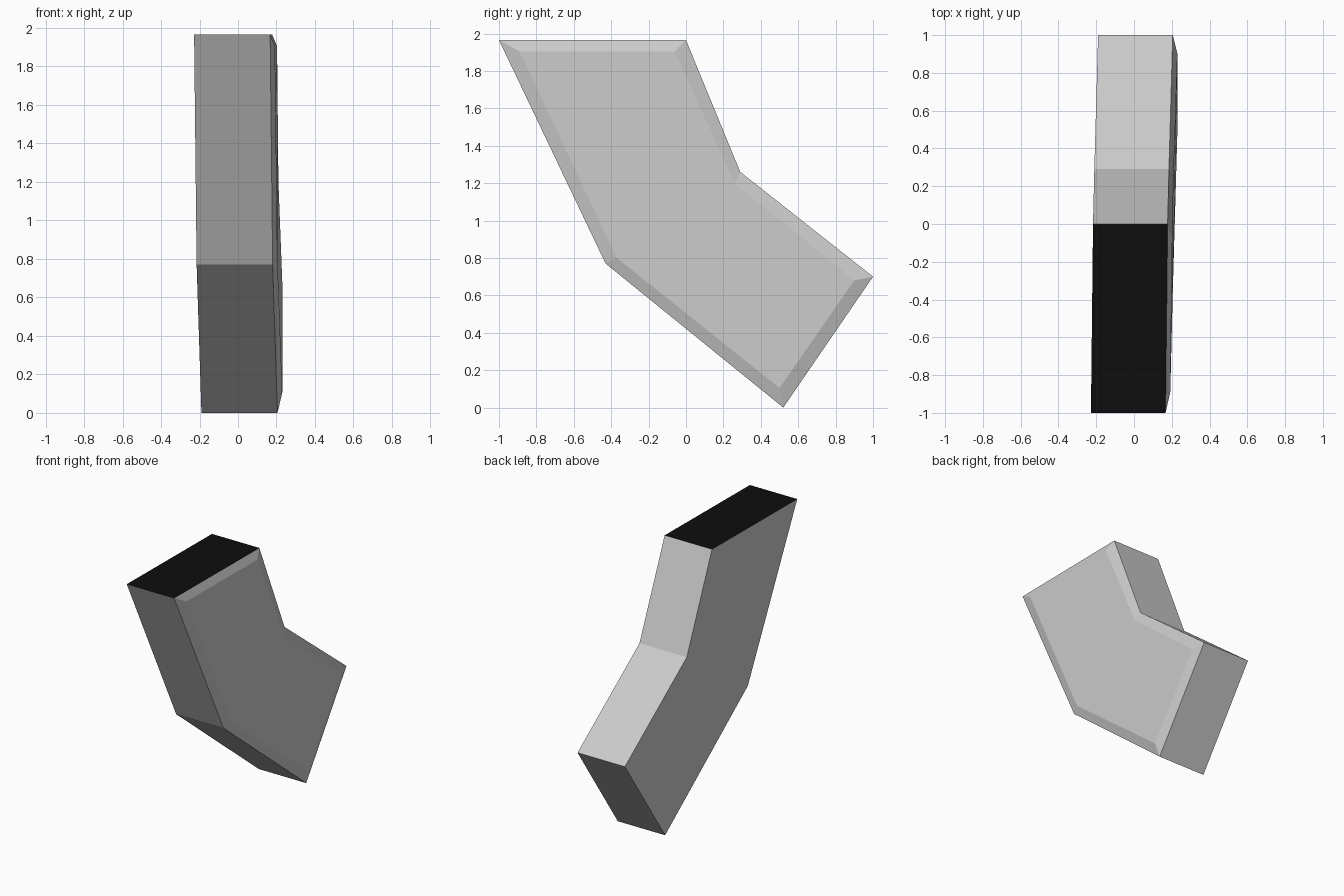
import bpy
import bmesh

cube = bpy.data.objects.get("Cube")
if cube:
    bpy.data.objects.remove(cube, do_unlink=True)


def material(name, value):
    mat = bpy.data.materials.new(name)
    mat.use_nodes = True
    color = (value, value, value, 1)
    mat.diffuse_color = color
    mat.node_tree.nodes["Principled BSDF"].inputs["Base Color"].default_value = color
    return mat


# Bent outline: left-hand x, y, z of each corner
outline = [(-.228, -1, 1.965), (-.215, -.43, .77), (-.19, .52, 0),
           (-.19, 1, .7), (-.21, .29, 1.26), (-.217, 0, 1.965)]
# Raised panel corners: y, z
panel = [(-.89, 1.905), (-.37, .8), (.5, .105),
         (.9, .68), (.26, 1.2), (-.06, 1.905)]
THICKNESS = .395
RAISE = .025

bm = bmesh.new()
back = [bm.verts.new(p) for p in outline]
rim = [bm.verts.new((x + THICKNESS, y, z)) for x, y, z in outline]
face = [bm.verts.new((p[0] + THICKNESS + RAISE, y, z))
        for p, (y, z) in zip(outline, panel)]

# Side walls, then the bevelled border, then both broad faces
for a, b in ((back, rim), (rim, face)):
    for i in range(len(a)):
        j = (i + 1) % len(a)
        bm.faces.new((a[i], a[j], b[j], b[i]))
bm.faces.new(face)
bm.faces.new(back[::-1])
bmesh.ops.recalc_face_normals(bm, faces=bm.faces)

# The level top end is black
for f in bm.faces:
    if f.normal.z > .95:
        f.material_index = 1

mesh = bpy.data.meshes.new("bent_block")
bm.to_mesh(mesh)
bm.free()
mesh.materials.append(material("light grey", .6))
mesh.materials.append(material("black", .004))
block = bpy.data.objects.new("bent_block", mesh)
bpy.context.collection.objects.link(block)
